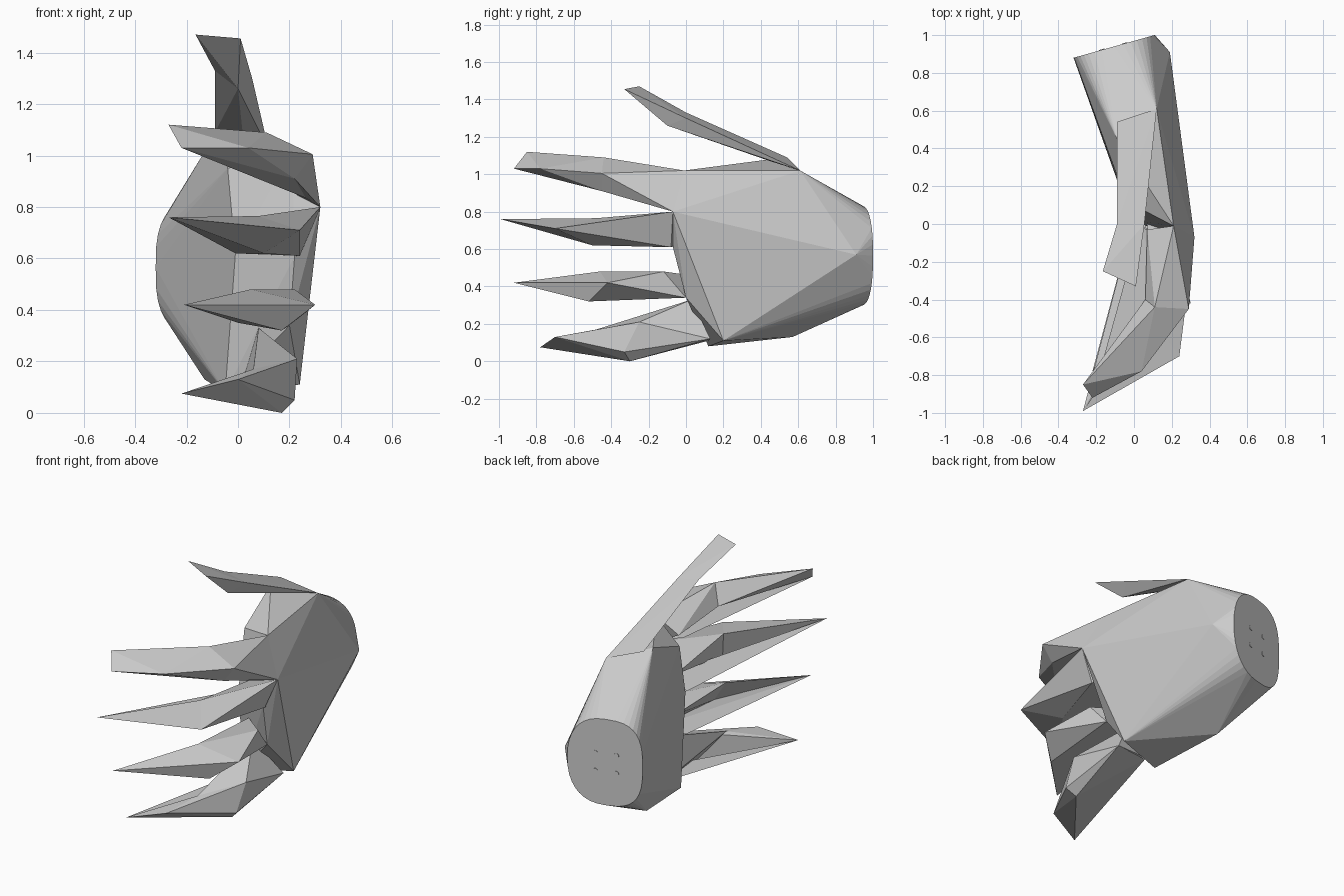
import bpy, bmesh, math
from mathutils import Vector

grey = bpy.data.materials.new("light grey")
grey.diffuse_color = (0.6, 0.6, 0.6, 1)


def finish(name, bm):
    mesh = bpy.data.meshes.new(name)
    bmesh.ops.recalc_face_normals(bm, faces=bm.faces)
    bm.to_mesh(mesh)
    bm.free()
    mesh.materials.append(grey)
    obj = bpy.data.objects.new(name, mesh)
    bpy.context.collection.objects.link(obj)
    return obj


def add_hull(bm, points):
    verts = [bm.verts.new(p) for p in points]
    res = bmesh.ops.convex_hull(bm, input=verts)
    junk = {e for k in ("geom_interior", "geom_unused") for e in res[k]
            if isinstance(e, bmesh.types.BMVert)}
    bmesh.ops.delete(bm, geom=list(junk), context='VERTS')


def chain(name, sections, web=None):
    """Faceted limb: hull between consecutive sections, plus a thin web
    that runs straight from the tip back to the palm."""
    bm = bmesh.new()
    for a, b in zip(sections, sections[1:]):
        add_hull(bm, a + b)
    if web:
        add_hull(bm, web)
    return finish(name, bm)


def cap_y(x):
    return 0.88 + (x + 0.32) * 0.28


# Wrist cap outline: ring on a slanted plane, squarer on the palm side
ring = []
for i in range(36):
    a = 2 * math.pi * i / 36
    c, s = math.cos(a), math.sin(a)
    p = 0.85 if c > 0 else 0.67
    x = -0.105 + 0.215 * math.copysign(abs(c) ** p, c)
    z = 0.565 + 0.265 * math.copysign(abs(s) ** p, s)
    ring.append((x, cap_y(x), z))

# Palm and wrist
bm = bmesh.new()
add_hull(bm, ring + [
    (0.32, -0.07, 0.80), (0.24, 0.20, 0.11), (0.19, 0.91, 0.57),
    (0.12, 0.61, 1.02), (0.21, -0.01, 1.02), (-0.09, 0.45, 1.08),
    (0.22, -0.07, 0.61), (0.20, 0.0, 0.34), (-0.05, 0.12, 0.08),
    (-0.13, 0.57, 0.13), (-0.01, 0.02, 0.62), (-0.04, 0.12, 0.95)])
finish("palm", bm)

# Thumb
chain("thumb", [
    [(0.12, 0.61, 1.02), (-0.09, 0.54, 1.09), (0.02, 0.45, 1.07)],
    [(-0.09, 0.0, 1.33), (0.055, 0.0, 1.30), (0.0, -0.10, 1.26)],
    [(0.01, -0.33, 1.455), (-0.165, -0.25, 1.47)]])

# Index finger
chain("index_finger", [
    [(0.21, -0.01, 1.02), (0.32, -0.07, 0.80), (0.07, -0.03, 0.93)],
    [(0.11, -0.44, 1.09), (0.29, -0.45, 1.005), (0.22, -0.45, 0.91),
     (0.06, -0.40, 0.97)],
    [(-0.27, -0.85, 1.12), (-0.22, -0.92, 1.03), (0.04, -0.78, 1.03)]],
    web=[(-0.22, -0.92, 1.03), (0.22, -0.45, 0.91),
         (0.30, -0.07, 0.82), (0.03, -0.02, 0.93)])

# Middle finger
chain("middle_finger", [
    [(0.32, -0.07, 0.80), (0.24, -0.08, 0.61), (0.07, 0.0, 0.70)],
    [(0.24, -0.70, 0.71), (0.08, -0.48, 0.765), (0.10, -0.50, 0.62)],
    [(-0.27, -0.99, 0.76)]],
    web=[(-0.27, -0.99, 0.76), (0.10, -0.50, 0.62),
         (0.24, -0.07, 0.61), (-0.01, 0.0, 0.62)])

# Ring finger
chain("ring_finger", [
    [(0.20, 0.0, 0.34), (0.22, -0.12, 0.48), (0.06, 0.02, 0.46)],
    [(0.30, -0.42, 0.42), (0.17, -0.52, 0.32), (0.05, -0.46, 0.48)],
    [(-0.21, -0.92, 0.42)]],
    web=[(-0.21, -0.92, 0.42), (0.17, -0.52, 0.32),
         (0.20, 0.0, 0.34), (0.0, 0.0, 0.35)])

# Little finger
chain("little_finger", [
    [(0.08, 0.03, 0.33), (0.22, 0.13, 0.12), (0.02, 0.11, 0.13)],
    [(0.23, -0.25, 0.21), (0.17, -0.30, 0.0), (0.22, -0.33, 0.05),
     (0.06, -0.48, 0.17)],
    [(-0.22, -0.78, 0.075), (0.0, -0.70, 0.13)]],
    web=[(-0.22, -0.78, 0.075), (0.17, -0.30, 0.0),
         (0.22, 0.13, 0.12), (0.02, 0.12, 0.11)])

# Four small studs on the wrist cap
bm = bmesh.new()
normal = Vector((-0.28, 1, 0)).normalized()
rot = Vector((0, 0, 1)).rotation_difference(normal).to_matrix().to_4x4()
for dx in (-0.06, 0.06):
    for dz in (-0.055, 0.055):
        x = -0.11 + dx
        res = bmesh.ops.create_cone(bm, cap_ends=True, segments=12,
                                    radius1=0.015, radius2=0.015, depth=0.006)
        bmesh.ops.rotate(bm, verts=res["verts"], matrix=rot)
        bmesh.ops.translate(bm, verts=res["verts"],
                            vec=(x, cap_y(x), 0.56 + dz))
finish("wrist_studs", bm)
